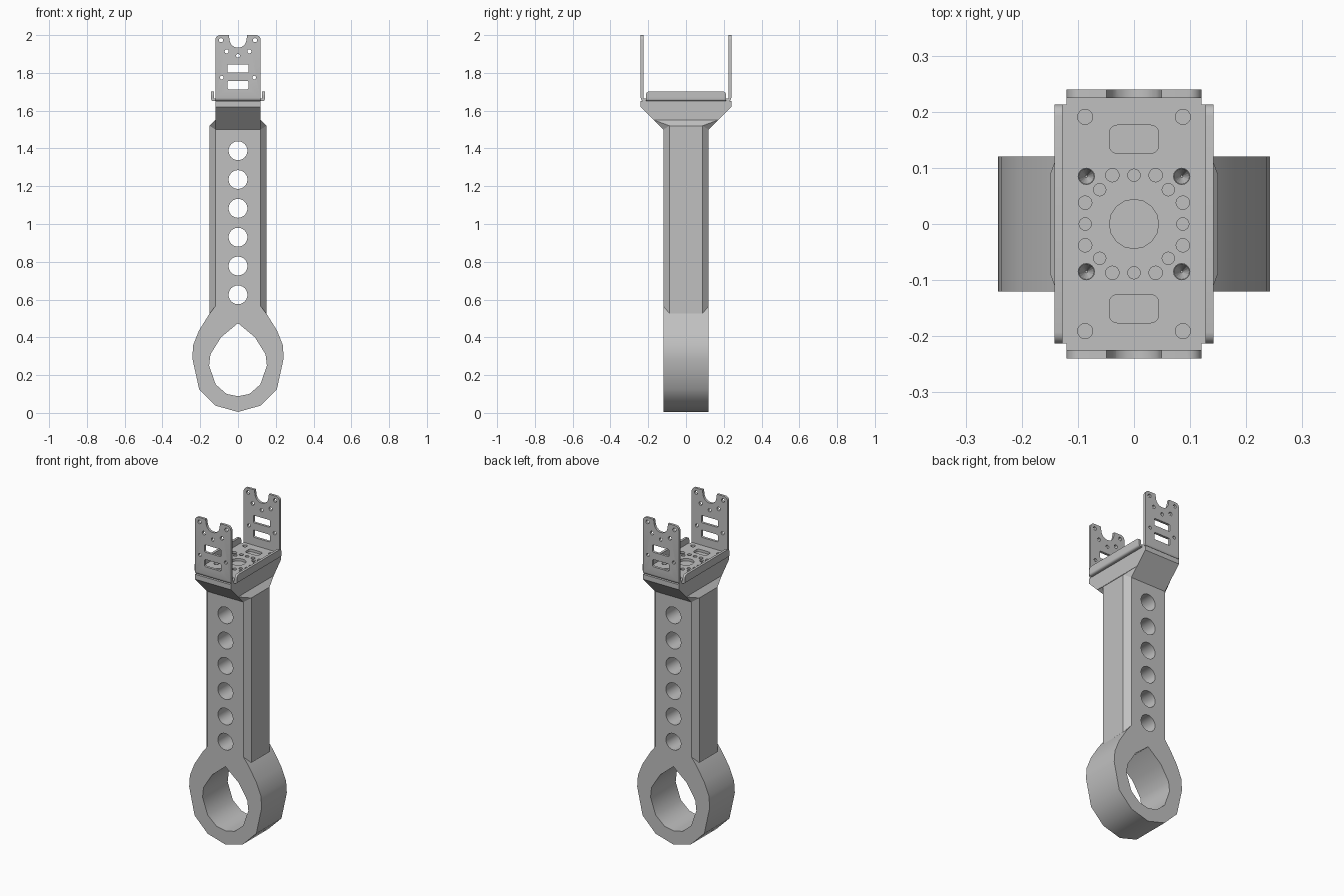
import bpy, bmesh
from math import sin, cos, pi, radians
from mathutils import Vector

cube = bpy.data.objects.get("Cube")
if cube:
    bpy.data.objects.remove(cube, do_unlink=True)

grey = bpy.data.materials.new("light grey metal")
grey.use_nodes = True
grey.diffuse_color = (0.53, 0.53, 0.53, 1)
grey.node_tree.nodes["Principled BSDF"].inputs["Base Color"].default_value = (0.53, 0.53, 0.53, 1)


def arc(cx, cy, r, a0, a1, n):
    return [(cx + r * cos(radians(a0 + (a1 - a0) * i / n)),
             cy + r * sin(radians(a0 + (a1 - a0) * i / n))) for i in range(n + 1)]


def circle(cx, cy, r, n=16):
    return arc(cx, cy, r, 0, 360, n)[:-1]


def rounded(cx, cy, w, h, r):
    # w and h are half sizes
    pts = []
    for k, (sx, sy) in enumerate([(1, 1), (-1, 1), (-1, -1), (1, -1)]):
        pts += arc(cx + sx * (w - r), cy + sy * (h - r), r, 90 * k, 90 * k + 90, 4)
    return pts


def prism(bm, outline, axis, lo, hi):
    place = {"X": lambda a, b, t: (t, a, b),
             "Y": lambda a, b, t: (a, t, b),
             "Z": lambda a, b, t: (a, b, t)}[axis]
    low = [bm.verts.new(place(a, b, lo)) for a, b in outline]
    high = [bm.verts.new(place(a, b, hi)) for a, b in outline]
    n = len(low)
    bm.faces.new(low)
    bm.faces.new(high[::-1])
    for i in range(n):
        j = (i + 1) % n
        bm.faces.new((low[j], low[i], high[i], high[j]))


def make(name, bm, material=grey):
    bmesh.ops.recalc_face_normals(bm, faces=bm.faces)
    mesh = bpy.data.meshes.new(name)
    bm.to_mesh(mesh)
    bm.free()
    mesh.materials.append(material)
    ob = bpy.data.objects.new(name, mesh)
    bpy.context.collection.objects.link(ob)
    return ob


def solid(name, prisms):
    bm = bmesh.new()
    for p in prisms:
        prism(bm, *p)
    return make(name, bm)


def hull(name, corners):
    # corners are mirrored in x and y
    bm = bmesh.new()
    for x, y, z in corners:
        for sx in (-1, 1):
            for sy in (-1, 1):
                bm.verts.new((sx * x, sy * y, z))
    res = bmesh.ops.convex_hull(bm, input=bm.verts)
    bmesh.ops.dissolve_limit(bm, angle_limit=0.01, verts=bm.verts, edges=bm.edges)
    return make(name, bm)


def activate(ob):
    bpy.ops.object.select_all(action="DESELECT")
    ob.select_set(True)
    bpy.context.view_layer.objects.active = ob


def cut(ob, cutter):
    cutter.hide_render = True
    mod = ob.modifiers.new("holes", "BOOLEAN")
    mod.operation, mod.solver, mod.object = "DIFFERENCE", "EXACT", cutter
    activate(ob)
    bpy.ops.object.modifier_apply(modifier=mod.name)
    bpy.data.objects.remove(cutter, do_unlink=True)


def smooth(ob, angle=35):
    activate(ob)
    bpy.ops.object.shade_smooth_by_angle(angle=radians(angle))


# Ring at the foot with a teardrop opening
half = [(0.118, 0.038), (0.206, 0.126), (0.242, 0.29), (0.237, 0.36),
        (0.206, 0.437), (0.153, 0.522), (0.12, 0.565)]
ring = solid("foot_ring", [([(0, 0.005)] + half + [(-x, z) for x, z in half[::-1]], "Y", -0.12, 0.12)])
inner = [(0.06, 0.1), (0.118, 0.15), (0.153, 0.25), (0.146, 0.31), (0.09, 0.4)]
drop = [(0, 0.088)] + inner + [(0, 0.475)] + [(-x, z) for x, z in inner[::-1]]
cut(ring, solid("ring_cutter", [(drop, "Y", -0.2, 0.2)]))
smooth(ring)

# Chamfered shaft with a row of lightening holes
shaft = hull("shaft", [(0.12, 0.12, 0.565), (0.15, 0.087, 0.525),
                       (0.12, 0.12, 1.5), (0.15, 0.087, 1.52)])
cut(shaft, solid("shaft_cutter", [(circle(0, 0.625 + 0.1526 * i, 0.05, 24), "Y", -0.2, 0.2)
                                  for i in range(6)]))
smooth(shaft)

# Flared head
hull("head_collar", [(0.12, 0.12, 1.5), (0.15, 0.087, 1.52), (0.12, 0.17, 1.55)])
head = hull("head", [(0.12, 0.17, 1.55), (0.12, 0.24, 1.62), (0.12, 0.24, 1.65)])

# Conical screw pits in the head
bm = bmesh.new()
for sx in (-1, 1):
    for sy in (-1, 1):
        made = bmesh.ops.create_cone(bm, cap_ends=True, segments=16, radius1=0.002,
                                     radius2=0.0155, depth=0.04)
        bmesh.ops.translate(bm, verts=made["verts"], vec=Vector((sx * 0.085, sy * 0.085, 1.635)))
cut(head, make("pit_cutter", bm))

# U-shaped bracket: floor and two upright arms
T = 0.015
outer = [(-0.24, 2.0)] + arc(-0.222, 1.668, 0.018, 180, 270, 4) + arc(0.222, 1.668, 0.018, 270, 360, 4) + [(0.24, 2.0)]
u = outer + [(0.24 - T, 2.0), (0.24 - T, 1.65 + T), (T - 0.24, 1.65 + T), (T - 0.24, 2.0)]
bracket = solid("bracket", [(u, "X", -0.12, 0.12)])

# Arm cut-outs: top notch, rounded corners, slots and screw holes
arm = [(arc(0, 1.978, 0.045, 180, 360, 12) + [(0.052, 2.02), (-0.052, 2.02)], "Y", -0.3, 0.3)]
for z in (1.823, 1.735):
    arm.append((rounded(0, z, 0.055, 0.022, 0.006), "Y", -0.3, 0.3))
arm.append((circle(0, 1.89, 0.01), "Y", -0.3, 0.3))
for s in (-1, 1):
    corner = [(0.13, 2.01), (0.13, 1.975)] + arc(0.095, 1.975, 0.025, 0, 90, 5) + [(0.095, 2.01)]
    arm.append(([(s * x, z) for x, z in corner], "Y", -0.3, 0.3))
    for x, z, r in ((0.09, 1.973, 0.011), (0.06, 1.914, 0.011), (0.086, 1.775, 0.01)):
        arm.append((circle(s * x, z, r, 12), "Y", -0.3, 0.3))
cut(bracket, solid("arm_cutter", arm))

# Floor cut-outs: centre bore, slots and a square pattern of screw holes
spots = [(0, 0, 0.044)]
for s in (-1, 1):
    spots += [(0, s * 0.087, 0.011), (s * 0.087, 0, 0.011)]
    for t in (-1, 1):
        spots += [(s * 0.087, t * 0.191, 0.0135), (s * 0.085, t * 0.085, 0.0145),
                  (s * 0.0385, t * 0.087, 0.012), (s * 0.087, t * 0.038, 0.012),
                  (s * 0.061, t * 0.061, 0.011)]
floor = [(circle(x, y, r), "Z", 1.63, 1.69) for x, y, r in spots]
floor += [(rounded(0, s * 0.151, 0.044, 0.025, 0.014), "Z", 1.63, 1.69) for s in (-1, 1)]
cut(bracket, solid("floor_cutter", floor))
smooth(bracket)

# Low side lips with rounded corners, bent up from the floor
for s, name in ((1, "left_lip"), (-1, "right_lip")):
    bend = [(s * x, z) for x, z in [(0.12, 1.665), (0.12, 1.65)] + arc(0.13, 1.662, 0.012, 270, 360, 4)
            + [(0.142, 1.675), (0.127, 1.675), (0.127, 1.665)]]
    top = [(-0.213, 1.675)] + arc(0.193, 1.682, 0.02, 0, 90, 4) + arc(-0.193, 1.682, 0.02, 90, 180, 4)
    top[0:1] = [(-0.213, 1.675), (0.213, 1.675)]
    lo, hi = sorted((s * 0.127, s * 0.142))
    smooth(solid(name, [(bend, "Y", -0.213, 0.213), (top, "X", lo, hi)]))
